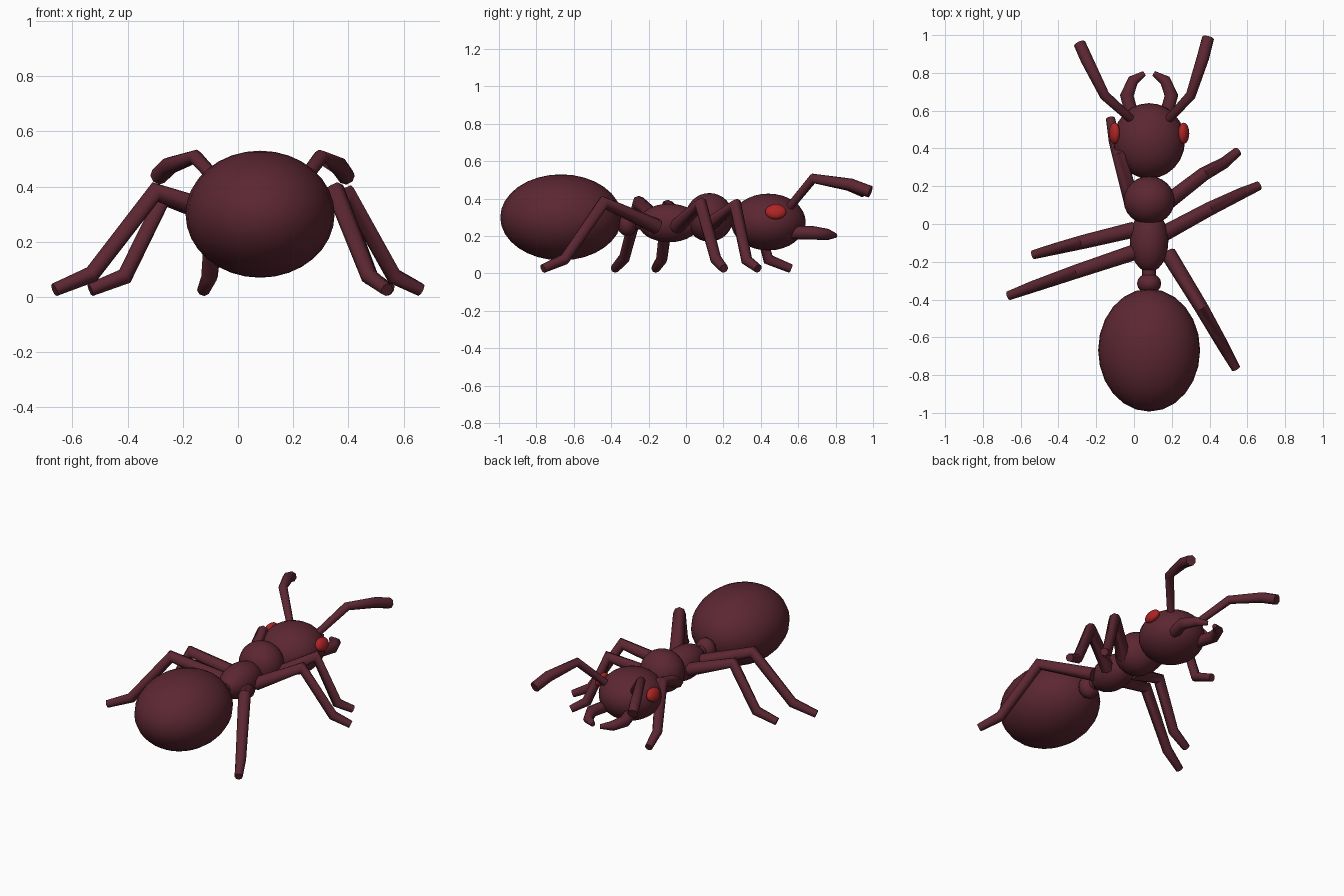
import bpy
from math import radians

if "Cube" in bpy.data.objects:
    bpy.data.objects.remove(bpy.data.objects["Cube"], do_unlink=True)

AXIS = 0.08  # x of the body's centre line


def material(name, rgb):
    mat = bpy.data.materials.new(name)
    mat.use_nodes = True
    mat.diffuse_color = (*rgb, 1)
    mat.node_tree.nodes["Principled BSDF"].inputs["Base Color"].default_value = (*rgb, 1)
    return mat


MAROON = material("dark maroon", (0.107, 0.020, 0.032))
RED = material("eye red", (0.42, 0.018, 0.018))


def finish(obj, name, mat):
    obj.name = name
    obj.data.materials.clear()
    obj.data.materials.append(mat)
    bpy.ops.object.shade_smooth_by_angle(angle=radians(60))
    return obj


def ellipsoid(name, centre, radii, mat=MAROON, tilt=0, segments=24, rings=16):
    bpy.ops.mesh.primitive_uv_sphere_add(segments=segments, ring_count=rings,
                                         location=centre, rotation=(0, tilt, 0))
    obj = bpy.context.object
    obj.scale = radii
    return finish(obj, name, mat)


def limb(name, points, radii):
    """Tapered eight-sided tube along a jointed path."""
    curve = bpy.data.curves.new(name, "CURVE")
    curve.dimensions = "3D"
    curve.bevel_depth = 1
    curve.bevel_resolution = 2
    curve.use_fill_caps = True
    spline = curve.splines.new("POLY")
    spline.points.add(len(points) - 1)
    for p, co, r in zip(spline.points, points, radii):
        p.co = (*co, 1)
        p.radius = r
    obj = bpy.data.objects.new(name, curve)
    bpy.context.collection.objects.link(obj)
    bpy.ops.object.select_all(action="DESELECT")
    obj.select_set(True)
    bpy.context.view_layer.objects.active = obj
    bpy.ops.object.convert(target="MESH")
    return finish(bpy.context.object, name, MAROON)


# Body segments
ellipsoid("abdomen", (AXIS, -0.668, 0.30), (0.27, 0.325, 0.23))
ellipsoid("waist_node", (AXIS, -0.315, 0.27), (0.064, 0.055, 0.07), segments=16, rings=10)
limb("waist_stem", [(AXIS, -0.42, 0.28), (AXIS, -0.2, 0.27)], [0.037, 0.037])
ellipsoid("rear_thorax", (AXIS, -0.09, 0.27), (0.102, 0.165, 0.103))
ellipsoid("front_thorax", (AXIS, 0.125, 0.30), (0.135, 0.128, 0.13))
ellipsoid("head", (AXIS, 0.44, 0.275), (0.19, 0.20, 0.152))

# Eyes, mandibles
for side, s in (("left", 1), ("right", -1)):
    ellipsoid(side + "_eye", (AXIS + s * 0.183, 0.48, 0.33), (0.028, 0.057, 0.042),
              RED, tilt=-s * 0.35, segments=16, rings=10)
    jaw = [(0.085, 0.56, 0.22), (0.118, 0.68, 0.217), (0.085, 0.76, 0.208), (0.025, 0.797, 0.203)]
    limb(side + "_mandible", [(AXIS + s * x, y, z) for x, y, z in jaw],
         [0.036, 0.036, 0.03, 0.014])

# Antennae
FEELER = [0.022, 0.027, 0.033, 0.032]
limb("left_antenna", [(0.18, 0.55, 0.35), (0.30, 0.68, 0.508),
                      (0.365, 0.88, 0.475), (0.392, 0.985, 0.437)], FEELER)
limb("right_antenna", [(-0.01, 0.55, 0.35), (-0.155, 0.68, 0.508),
                       (-0.25, 0.87, 0.475), (-0.288, 0.955, 0.437)], FEELER)

# Legs: base, knee, ankle, foot
LEGS = {
    "left_front_leg": [(0.17, 0.11, 0.25), (0.37, 0.265, 0.365), (0.48, 0.325, 0.07), (0.55, 0.385, 0.026)],
    "left_middle_leg": [(0.16, -0.05, 0.25), (0.40, 0.08, 0.37), (0.565, 0.16, 0.075), (0.662, 0.203, 0.026)],
    "left_rear_leg": [(0.18, -0.155, 0.25), (0.355, -0.44, 0.38), (0.475, -0.65, 0.075), (0.54, -0.765, 0.026)],
    "right_front_leg": [(-0.01, 0.11, 0.25), (-0.078, 0.36, 0.365), (-0.103, 0.44, 0.075), (-0.125, 0.56, 0.026)],
    "right_middle_leg": [(0.0, -0.03, 0.27), (-0.27, -0.095, 0.36), (-0.41, -0.13, 0.075), (-0.535, -0.163, 0.026)],
    "right_rear_leg": [(0.0, -0.15, 0.28), (-0.30, -0.25, 0.38), (-0.53, -0.33, 0.082), (-0.665, -0.38, 0.026)],
}
for name, path in LEGS.items():
    limb(name, path, [0.042, 0.037, 0.031, 0.024])
